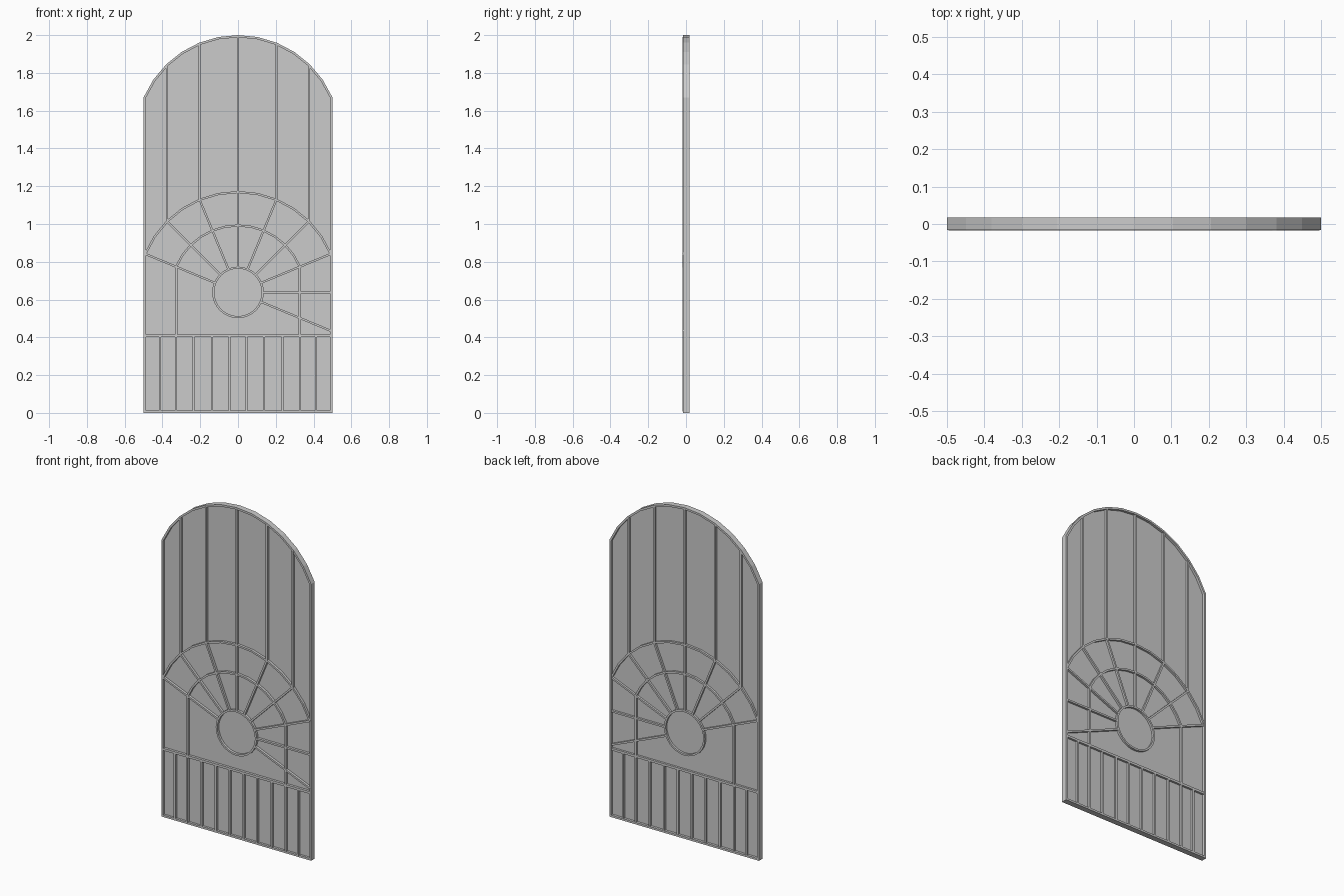
import bpy, bmesh
from math import sin, cos, radians, sqrt, asin, pi
from mathutils import Vector

if "Cube" in bpy.data.objects:
    bpy.data.objects.remove(bpy.data.objects["Cube"])

CZ = 0.638                      # height of the sunburst centre
BAR_Y = (-0.0178, 0.0155)       # front and back of the glazing bars
BAR_W = 0.011


def make_object(name, bm):
    bmesh.ops.recalc_face_normals(bm, faces=bm.faces[:])
    me = bpy.data.meshes.new(name)
    bm.to_mesh(me)
    bm.free()
    ob = bpy.data.objects.new(name, me)
    bpy.context.collection.objects.link(ob)
    return ob


def strip(name, pts, width=BAR_W, ys=BAR_Y, closed=False):
    """Rectangular bar following an x-z path with mitred corners."""
    pts = [Vector(p) for p in pts]
    n = len(pts)
    bm = bmesh.new()
    rings = []
    for i, p in enumerate(pts):
        a = pts[i - 1] if (i > 0 or closed) else None
        b = pts[(i + 1) % n] if (i < n - 1 or closed) else None
        d1 = (p - a).normalized() if a is not None else (b - p).normalized()
        d2 = (b - p).normalized() if b is not None else d1
        n1, n2 = Vector((-d1.y, d1.x)), Vector((-d2.y, d2.x))
        m = (n1 + n2).normalized()
        off = m * (width / 2 / m.dot(n1))
        q, r = p + off, p - off
        rings.append([bm.verts.new((v.x, y, v.y)) for v, y in
                      ((q, ys[0]), (r, ys[0]), (r, ys[1]), (q, ys[1]))])
    for i in range(n if closed else n - 1):
        r1, r2 = rings[i], rings[(i + 1) % n]
        for k in range(4):
            bm.faces.new((r1[k], r1[(k + 1) % 4], r2[(k + 1) % 4], r2[k]))
    if not closed:
        bm.faces.new(rings[0])
        bm.faces.new(rings[-1])
    return make_object(name, bm)


def polar(r, deg):
    return (r * cos(radians(deg)), CZ + r * sin(radians(deg)))


def outline(inset):
    """Arched window outline, moved inwards by inset."""
    w, R, c = 0.5 - inset, 0.5438 - inset, 1.4562
    half = asin(w / R)
    arch = [(R * sin(half * (1 - i / 6)), c + R * cos(half * (1 - i / 6)))
            for i in range(13)]
    return [(-w, inset), (w, inset)] + arch


# Outer frame
strip("outer_frame", outline(0.006), 0.012, (-0.0165, 0.0178), closed=True)

# Glass pane
bm = bmesh.new()
face = bm.faces.new([bm.verts.new((x, -0.003, z)) for x, z in outline(0.008)])
ext = bmesh.ops.extrude_face_region(bm, geom=[face], use_keep_orig=True)
bmesh.ops.translate(bm, vec=(0, 0.006, 0),
                    verts=[v for v in ext["geom"] if isinstance(v, bmesh.types.BMVert)])
make_object("glass_pane", bm)

# Sun ring and the two arcs around it
strip("sun_ring", [polar(0.131, i * 11.25) for i in range(32)], closed=True)
strip("outer_arc", [polar(0.531, 22.5 + i * 11.25) for i in range(13)])
inner = [polar(0.354, 22.5 + i * 11.25) for i in range(13)]
strip("inner_arc", [(inner[0][0], 0.41)] + inner + [(inner[-1][0], 0.41)])

# Rays
for i in range(9):
    a = -22.5 + i * 22.5
    end = 0.531 if 22.5 <= a <= 157.5 else 0.492 / abs(cos(radians(a)))
    strip("ray", [polar(0.134, a), polar(end, a)])

# Upper vertical bars, from the outer arc to the arch
for a in (45, 67.5, 90, 112.5, 135):
    x, z = polar(0.531, a)
    strip("upper_bar", [(x, z), (x, 1.4562 + sqrt(0.533 ** 2 - x * x))])

# Cross rail and lower vertical bars
strip("cross_rail", [(-0.492, 0.409), (0.492, 0.409)], 0.014)
for x in (0.046, 0.138, 0.235, 0.329, 0.412):
    for s in (-1, 1):
        strip("lower_bar", [(s * x, 0.008), (s * x, 0.405)])
